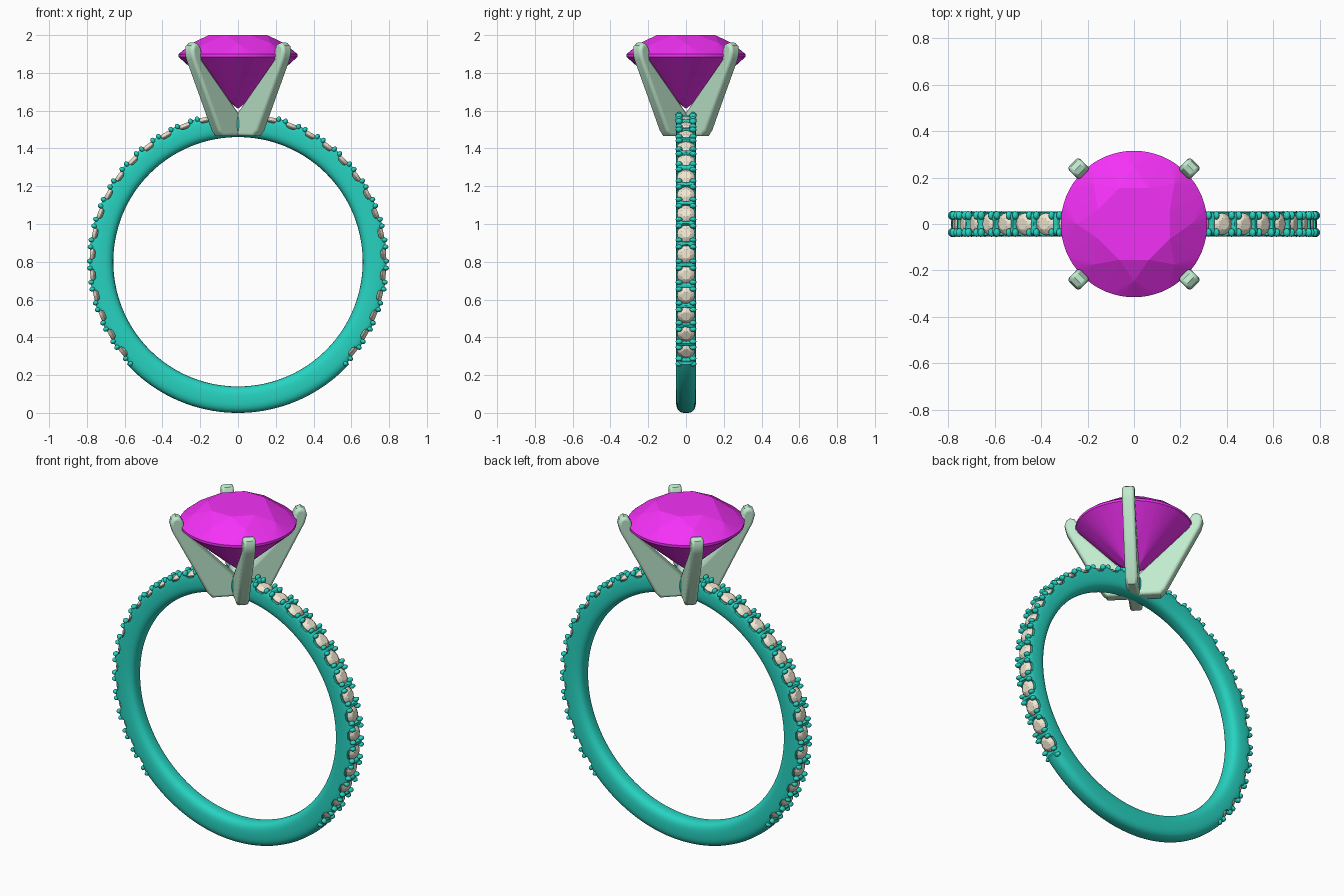
import bpy, bmesh
from math import pi, sin, cos, radians, degrees, hypot, atan2
from mathutils import Matrix, Vector

if "Cube" in bpy.data.objects:
    bpy.data.objects.remove(bpy.data.objects["Cube"])

CZ = 0.80                                   # ring centre height
PITCH, FIRST, COUNT = 8.2, -38.0, 15        # pave spacing in degrees from horizontal
STONES = [FIRST + PITCH * k for k in range(COUNT)]


def material(name, rgb):
    m = bpy.data.materials.new(name)
    m.diffuse_color = (*rgb, 1)
    m.use_nodes = True
    m.node_tree.nodes["Principled BSDF"].inputs["Base Color"].default_value = m.diffuse_color
    return m


TEAL = material("teal", (0.02, 0.65, 0.53))
GREEN = material("pale_green", (0.53, 0.83, 0.62))
MAGENTA = material("magenta", (0.9, 0.03, 0.92))
CREAM = material("cream", (0.88, 0.80, 0.64))


def finish(bm, name, mat, smooth=None):
    bmesh.ops.recalc_face_normals(bm, faces=bm.faces)
    me = bpy.data.meshes.new(name)
    bm.to_mesh(me)
    bm.free()
    me.materials.append(mat)
    if smooth:
        for p in me.polygons:
            p.use_smooth = True
        me.set_sharp_from_angle(angle=radians(smooth))
    ob = bpy.data.objects.new(name, me)
    bpy.context.collection.objects.link(ob)
    return ob


def brilliant(bm, mat, girdle_n, r, crown, depth, girdle):
    """Round brilliant cut: girdle at local z = 0, table up."""
    def ring(n, rad, z, off=0.0):
        return [bm.verts.new(mat @ Vector((rad * cos(2 * pi * (i + off) / n),
                                           rad * sin(2 * pi * (i + off) / n), z)))
                for i in range(n)]
    vs = ring(8, r * 0.53, crown, 0.5) + ring(8, r * 0.78, crown * 0.60)
    vs += ring(girdle_n, r, girdle) + ring(girdle_n, r, -girdle)
    vs += ring(8, r * 0.22, -depth * 0.81)
    vs.append(bm.verts.new(mat @ Vector((0, 0, -depth))))
    bmesh.ops.convex_hull(bm, input=vs)


# Band: swept rounded section, outer surface notched round each stone
def outer_cap(a, y):
    """Highest band radius at angle a (degrees above horizontal) and offset y."""
    if a < FIRST - PITCH / 2 - 0.3:
        return 0.80
    if a > STONES[-1] + PITCH / 2 + 0.8:
        return 0.77
    near = min(abs(a - s) for s in STONES)
    d = hypot(radians(near) * 0.77, 0.72 * y)
    t = min(max((d - 0.040) / 0.008, 0), 1)
    return 0.757 + 0.030 * t * t * (3 - 2 * t)


bm = bmesh.new()
N, M = 800, 36
rows = []
for i in range(N):
    th = 2 * pi * i / N
    a = degrees(atan2(sin(th), abs(cos(th))))
    row = []
    for j in range(M):
        c, s = cos(2 * pi * j / M), sin(2 * pi * j / M)
        y = 0.053 * abs(c) ** (2 / 2.8) * (1 if c > 0 else -1)
        r = 0.73 + 0.07 * abs(s) ** (2 / 2.8) * (1 if s > 0 else -1)
        r = min(r, outer_cap(a, y))
        row.append(bm.verts.new((r * cos(th), y, CZ + r * sin(th))))
    rows.append(row)
for i in range(N):
    p, q = rows[i], rows[(i + 1) % N]
    for j in range(M):
        k = (j + 1) % M
        bm.faces.new((p[j], p[k], q[k], q[j]))
finish(bm, "band", TEAL, 50)

# Pave stones and the small claws between them, mirrored left and right
stones, claws = bmesh.new(), bmesh.new()


def on_ring(a, r, y=0.0):
    return (Matrix.Translation((0, 0, CZ)) @ Matrix.Rotation(pi / 2 - a, 4, 'Y')
            @ Matrix.Translation((0, y, r)))


for side in (1, -1):
    def angle(deg):
        return radians(deg) if side > 0 else pi - radians(deg)
    for s in STONES:
        brilliant(stones, on_ring(angle(s), 0.766), 16, 0.047, 0.019, 0.035, 0.002)
    for k in range(COUNT + 1):
        for off in (-1.35, 1.35):
            for y in (-0.037, 0.037):
                m = on_ring(angle(FIRST + PITCH * (k - 0.5) + off), 0.784, y)
                bmesh.ops.create_uvsphere(claws, u_segments=12, v_segments=8, radius=0.016,
                                          matrix=m @ Matrix.Diagonal((0.8, 1.15, 1, 1)))
finish(stones, "pave_stones", CREAM)
finish(claws, "pave_claws", TEAL, 60)

# Centre stone
bm = bmesh.new()
brilliant(bm, Matrix.Translation((0, 0, 1.892)), 64, 0.315, 0.108, 0.282, 0.007)
bmesh.ops.dissolve_limit(bm, angle_limit=radians(0.5), verts=bm.verts, edges=bm.edges)
finish(bm, "centre_stone", MAGENTA)

# Four-prong head: blades on the diagonals
PROFILE = [(0, 1.465), (0.145, 1.465), (0.172, 1.495), (0.265, 1.68), (0.362, 1.87),
           (0.374, 1.915), (0.366, 1.945), (0.343, 1.96), (0.318, 1.952), (0.302, 1.925),
           (0.300, 1.87), (0, 1.565)]
for n in range(4):
    bm = bmesh.new()
    rot = Matrix.Rotation(pi / 4 + n * pi / 2, 4, 'Z')
    face = bm.faces.new([bm.verts.new(rot @ Vector((r, -0.034, z))) for r, z in PROFILE])
    ext = bmesh.ops.extrude_face_region(bm, geom=[face])
    moved = [v for v in ext["geom"] if isinstance(v, bmesh.types.BMVert)]
    bmesh.ops.translate(bm, verts=moved, vec=rot @ Vector((0, 0.068, 0)))
    prong = finish(bm, f"prong_{n + 1}", GREEN, 40)
    bev = prong.modifiers.new("round_edges", 'BEVEL')
    bev.width, bev.segments, bev.limit_method = 0.015, 3, 'ANGLE'
    bev.angle_limit = radians(60)
